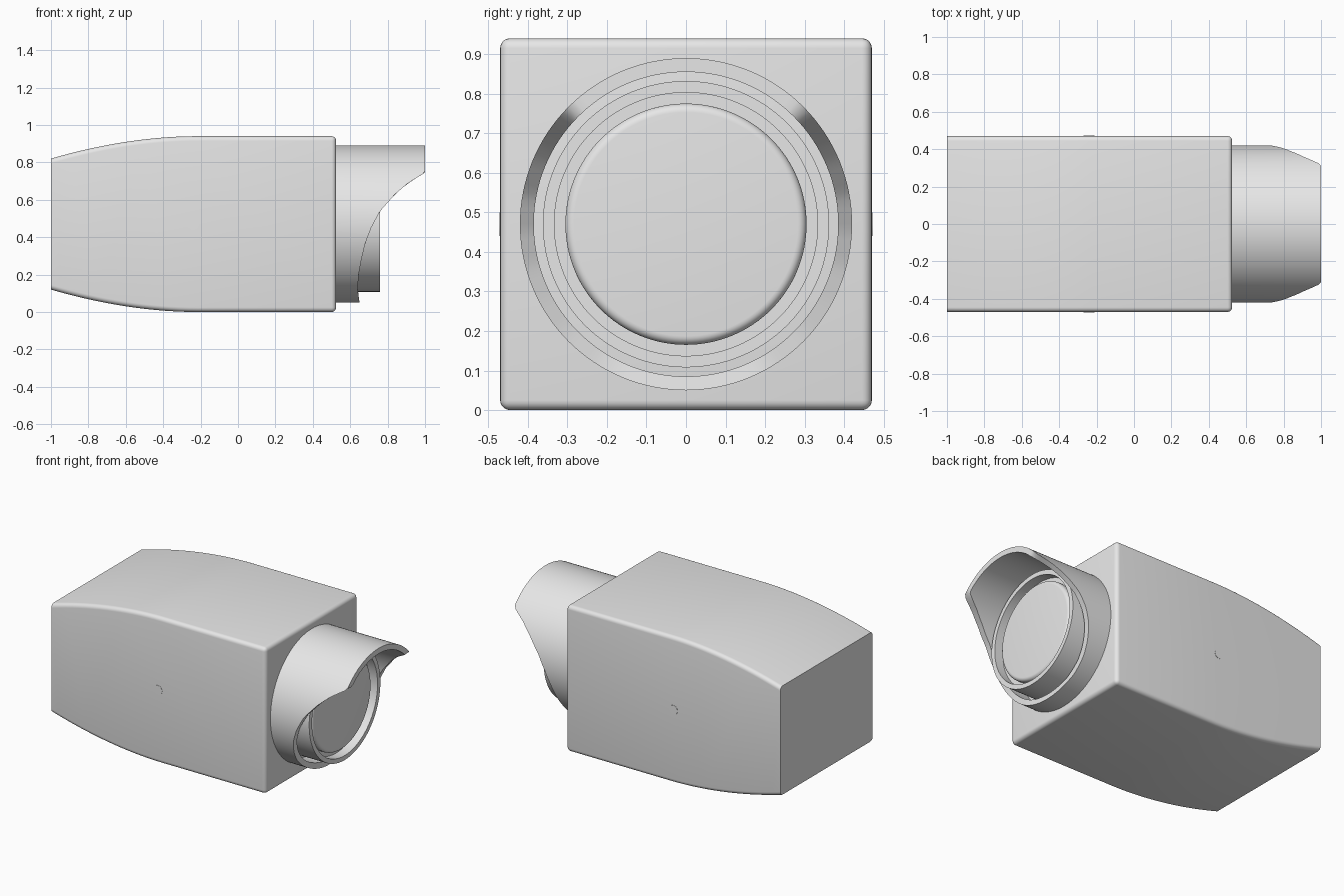
import bpy
import bmesh
import math

if "Cube" in bpy.data.objects:
    bpy.data.objects.remove(bpy.data.objects["Cube"], do_unlink=True)

HALF = 0.47        # half the housing's width and height
FRONT = 0.525      # lens end of the housing
BACK = -1.0
SEGS = 128

grey = bpy.data.materials.new("light_grey")
grey.use_nodes = True
grey.diffuse_color = (0.8, 0.8, 0.8, 1)
grey.node_tree.nodes["Principled BSDF"].inputs["Base Color"].default_value = (0.8, 0.8, 0.8, 1)


def finish(name, bm, angle=35):
    bmesh.ops.recalc_face_normals(bm, faces=bm.faces)
    mesh = bpy.data.meshes.new(name)
    bm.to_mesh(mesh)
    bm.free()
    mesh.materials.append(grey)
    obj = bpy.data.objects.new(name, mesh)
    bpy.context.collection.objects.link(obj)
    bpy.ops.object.select_all(action="DESELECT")
    obj.select_set(True)
    bpy.context.view_layer.objects.active = obj
    bpy.ops.object.shade_smooth_by_angle(angle=math.radians(angle))
    return obj


def ring_point(x, radius, i):
    a = math.tau * i / SEGS
    return (x, radius * math.cos(a), HALF + radius * math.sin(a))


def bridge(bm, a, b):
    for i in range(SEGS):
        j = (i + 1) % SEGS
        bm.faces.new((a[i], a[j], b[j], b[i]))


def lathe(name, profile, cap=True, closed=False):
    """Revolve (x, radius) points about the lens axis."""
    bm = bmesh.new()
    rings = [[bm.verts.new(ring_point(x, r, i)) for i in range(SEGS)] for x, r in profile]
    for a, b in zip(rings, rings[1:]):
        bridge(bm, a, b)
    if closed:
        bridge(bm, rings[-1], rings[0])
    elif cap:
        bm.faces.new(rings[0])
        bm.faces.new(rings[-1])
    return finish(name, bm)


# Housing: side profile with curved taper at the back, extruded across
bm = bmesh.new()
steps, taper_start, drop = 16, -0.22, 0.12
top = [(FRONT, 2 * HALF)]
for k in range(steps + 1):
    t = k / steps
    top.append((taper_start + (BACK - taper_start) * t, 2 * HALF - drop * t ** 1.9))
outline = top + [(x, 2 * HALF - z) for x, z in reversed(top)]
face = bm.faces.new([bm.verts.new((x, -HALF, z)) for x, z in outline])
extruded = bmesh.ops.extrude_face_region(bm, geom=[face])["geom"]
bmesh.ops.translate(bm, vec=(0, 2 * HALF, 0),
                    verts=[v for v in extruded if isinstance(v, bmesh.types.BMVert)])
bmesh.ops.recalc_face_normals(bm, faces=bm.faces)
rounded = [e for e in bm.edges
           if e.calc_face_angle(0) > 1.2
           and not all(abs(v.co.x - BACK) < 1e-4 for v in e.verts)]
bmesh.ops.bevel(bm, geom=rounded, offset=0.025, segments=5, profile=0.5, affect="EDGES")
finish("housing", bm)

# Visor: hollow tube whose front edge is swept back towards the bottom
sweep = [(0.05, 0.65), (0.12, 0.64), (0.2, 0.645), (0.28, 0.66), (0.365, 0.68),
         (0.45, 0.712), (0.54, 0.76), (0.63, 0.84), (0.69, 0.91), (0.73, 0.975), (0.745, 1.0)]


def visor_end(z):
    if z <= sweep[0][0]:
        return sweep[0][1]
    for (z0, x0), (z1, x1) in zip(sweep, sweep[1:]):
        if z <= z1:
            return x0 + (x1 - x0) * (z - z0) / (z1 - z0)
    return 1.0


bm = bmesh.new()
loops = []
for radius, at_front in ((0.42, False), (0.42, True), (0.385, True), (0.385, False)):
    points = [ring_point(FRONT - 0.01, radius, i) for i in range(SEGS)]
    loops.append([bm.verts.new((visor_end(z) if at_front else x, y, z)) for x, y, z in points])
for k in range(4):
    bridge(bm, loops[k], loops[(k + 1) % 4])
finish("visor", bm)

# Lens holder: open ring around the lens
base = FRONT - 0.01
lathe("lens_holder", [(base, 0.362), (0.76, 0.362), (0.76, 0.333), (base, 0.333)], closed=True)

# Lens: disc with a rounded rim, set just behind the holder's edge
lens_front, lens_radius, rim = 0.74, 0.305, 0.022
profile = [(base, lens_radius)]
for k in range(7):
    a = math.pi / 2 * k / 6
    profile.append((lens_front - rim + rim * math.sin(a), lens_radius - rim + rim * math.cos(a)))
lathe("lens", profile)
lathe("lens_seat", [(base, 0.34), (0.7, 0.34)])

# Pivot pins, barely proud of both sides
for side, name in ((1, "left_pivot"), (-1, "right_pivot")):
    bm = bmesh.new()
    bmesh.ops.create_cone(bm, cap_ends=True, segments=24, radius1=0.03, radius2=0.03, depth=0.02)
    for v in bm.verts:
        x, y, z = v.co
        v.co = (x - 0.24, side * (HALF - 0.008) + z, y + HALF)
    finish(name, bm)
